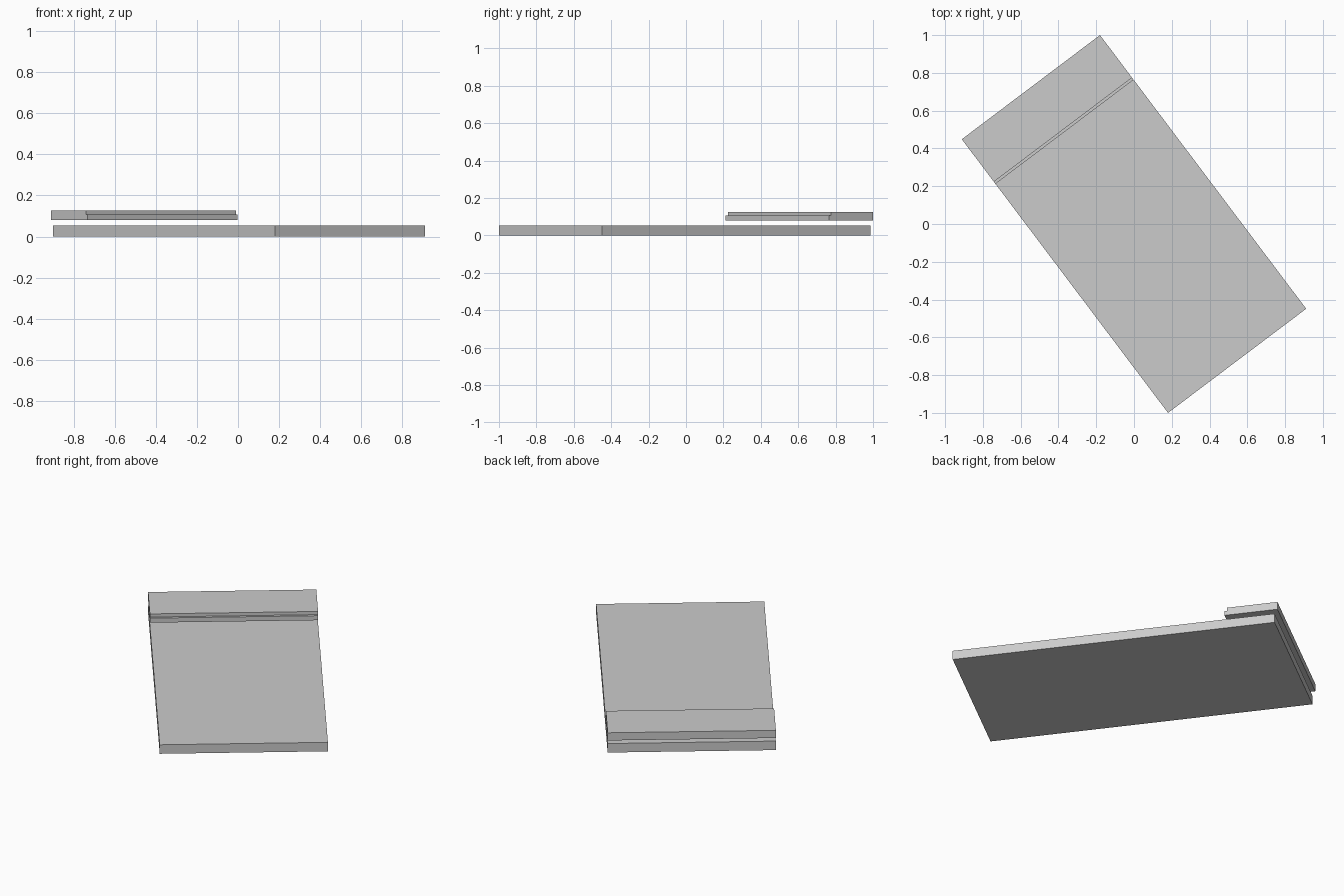
import bpy, bmesh
from math import radians
from mathutils import Matrix

if "Cube" in bpy.data.objects:
    bpy.data.objects.remove(bpy.data.objects["Cube"])

TURN = Matrix.Rotation(radians(37), 4, 'Z')
HALF_W = 0.458


def extrude_profile(name, profile):
    """Sweep a (length, height) outline across the full width, then turn it."""
    bm = bmesh.new()
    face = bm.faces.new([bm.verts.new((-HALF_W, y, z)) for y, z in profile])
    ext = bmesh.ops.extrude_face_region(bm, geom=[face])
    verts = [g for g in ext["geom"] if isinstance(g, bmesh.types.BMVert)]
    bmesh.ops.translate(bm, verts=verts, vec=(2 * HALF_W, 0, 0))
    bmesh.ops.recalc_face_normals(bm, faces=bm.faces)
    bm.transform(TURN)
    mesh = bpy.data.meshes.new(name)
    bm.to_mesh(mesh)
    bm.free()
    obj = bpy.data.objects.new(name, mesh)
    bpy.context.collection.objects.link(obj)
    return obj


# Large flat slab on the ground
extrude_profile("base_slab", [(-0.907, 0), (0.891, 0), (0.891, 0.054), (-0.907, 0.054)])

# Short raised plate with a narrow step along its inner edge
extrude_profile("stepped_plate", [(0.611, 0.08), (0.907, 0.08), (0.907, 0.126),
                                  (0.625, 0.126), (0.625, 0.107), (0.611, 0.107)])
